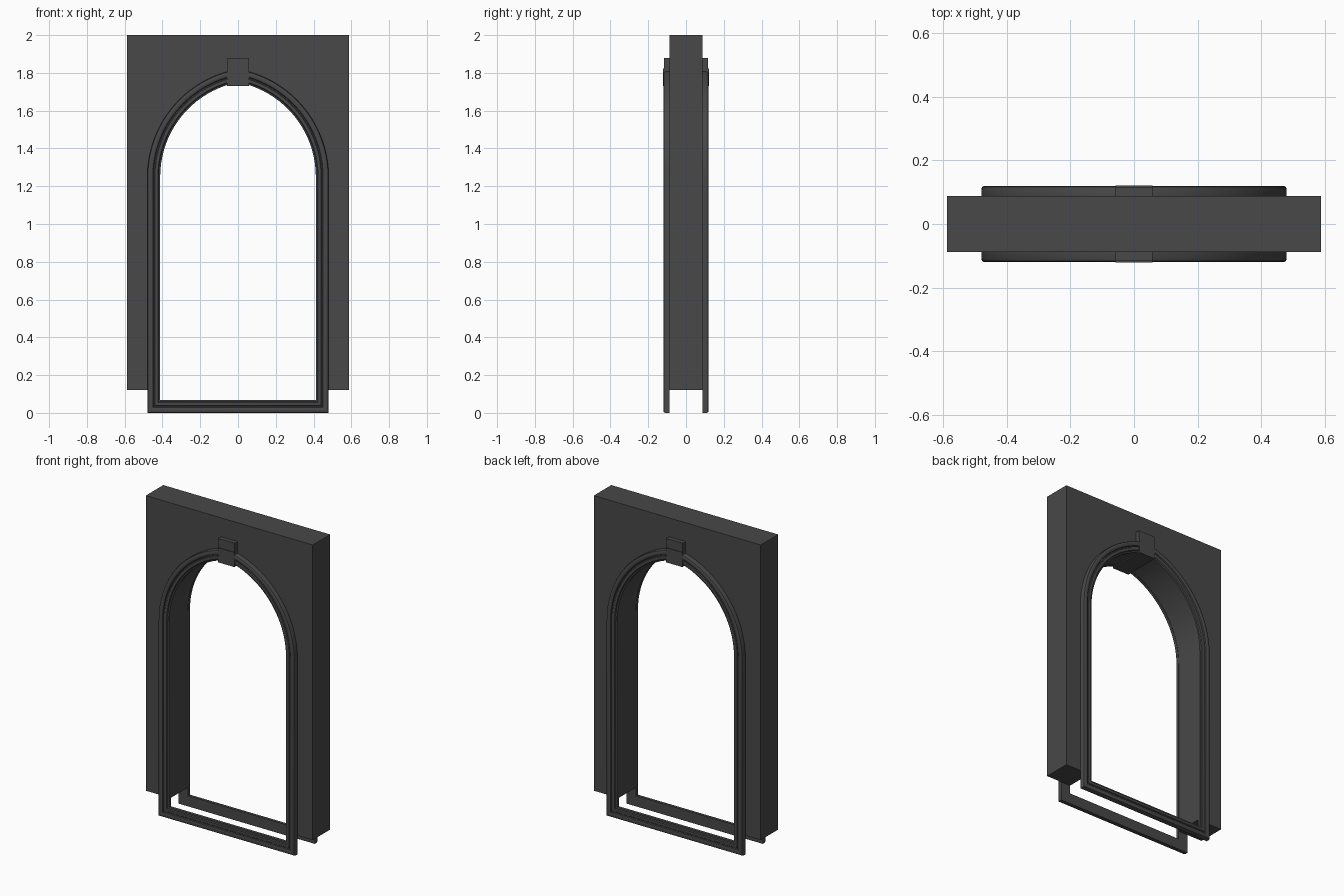
import bpy, bmesh, math

if "Cube" in bpy.data.objects:
    bpy.data.objects.remove(bpy.data.objects["Cube"])

mat = bpy.data.materials.new("dark grey stone")
mat.diffuse_color = (0.065, 0.065, 0.065, 1)
mat.use_nodes = True
mat.node_tree.nodes["Principled BSDF"].inputs["Base Color"].default_value = mat.diffuse_color

HALF, SPRING, SHIFT, STEPS = 0.48, 1.25, 0.098, 20
WALL_Y = 0.0875


def arch(d):
    """Pointed arch, right spring to left spring, inset by d from the trim's outer edge."""
    r = HALF + SHIFT - d
    top = math.acos(SHIFT / r)
    right = [(-SHIFT + r * math.cos(top * i / STEPS), SPRING + r * math.sin(top * i / STEPS))
             for i in range(STEPS + 1)]
    return right + [(-x, z) for x, z in reversed(right[:-1])]


def finish(name, bm, smooth=False):
    bmesh.ops.recalc_face_normals(bm, faces=bm.faces)
    me = bpy.data.meshes.new(name)
    bm.to_mesh(me)
    bm.free()
    me.materials.append(mat)
    ob = bpy.data.objects.new(name, me)
    bpy.context.collection.objects.link(ob)
    if smooth:
        bpy.ops.object.select_all(action='DESELECT')
        ob.select_set(True)
        bpy.context.view_layer.objects.active = ob
        bpy.ops.object.shade_smooth_by_angle(angle=math.radians(30))
    return ob


# wall slab with the arched opening, open at the bottom
inset = 0.066
w = HALF - inset
outline = [(-w, 0.12), (-0.588, 0.12), (-0.588, 2.0), (0.588, 2.0), (0.588, 0.12), (w, 0.12)] + arch(inset)
bm = bmesh.new()
face = bm.faces.new([bm.verts.new((x, -WALL_Y, z)) for x, z in outline])
ext = bmesh.ops.extrude_face_region(bm, geom=[face], use_keep_orig=True)
bmesh.ops.translate(bm, vec=(0, 2 * WALL_Y, 0),
                    verts=[v for v in ext["geom"] if isinstance(v, bmesh.types.BMVert)])
finish("wall", bm, True)

# moulded trim, profile = (inset from outer edge, height above wall)
PROFILE = [(0, 0), (0, 0.022), (0.003, 0.029), (0.010, 0.0325), (0.022, 0.0325), (0.029, 0.029),
           (0.032, 0.022), (0.037, 0.022), (0.040, 0.026), (0.048, 0.028), (0.056, 0.026),
           (0.060, 0.020), (0.068, 0.018), (0.068, 0)]


def trim(name, side):
    bm = bmesh.new()
    rings = []
    for d, h in PROFILE:
        loop = [(d - HALF, d), (HALF - d, d)] + arch(d)
        rings.append([bm.verts.new((x, side * (WALL_Y + h), z)) for x, z in loop])
    n = len(rings[0])
    for k in range(len(rings)):
        a, b = rings[k], rings[(k + 1) % len(rings)]
        for i in range(n):
            j = (i + 1) % n
            bm.faces.new((a[i], a[j], b[j], b[i]))
    finish(name, bm, True)


trim("front_trim", -1)
trim("back_trim", 1)


# keystone running through the wall: lower block and slightly shallower cap
def block(name, hx, hy, z0, z1):
    bm = bmesh.new()
    bmesh.ops.create_cube(bm, size=1)
    for v in bm.verts:
        v.co = (v.co.x * 2 * hx, v.co.y * 2 * hy, z0 + (v.co.z + 0.5) * (z1 - z0))
    finish(name, bm)


block("keystone_lower", 0.058, 0.1205, 1.73, 1.822)
block("keystone_upper", 0.058, 0.116, 1.822, 1.88)
